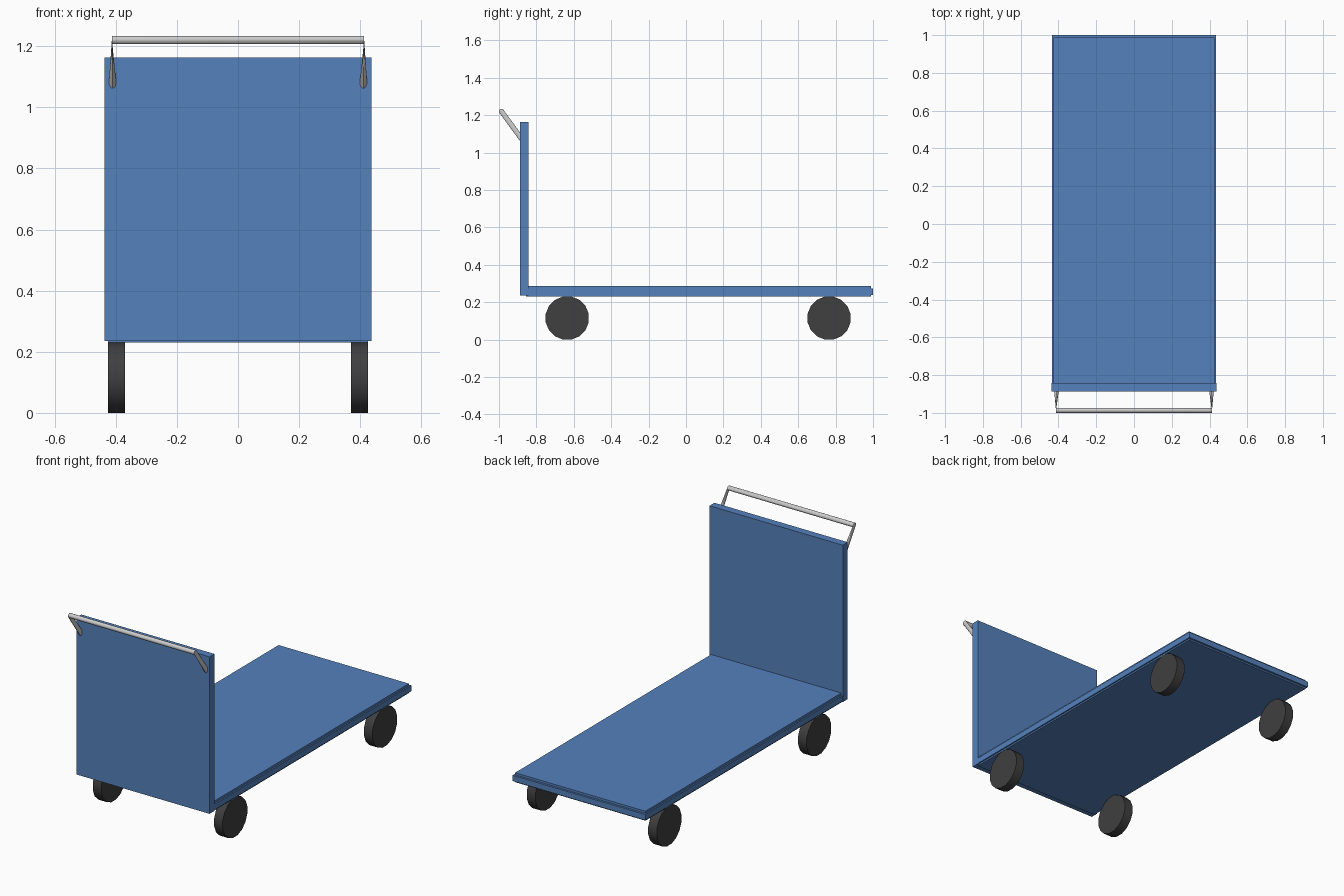
import bpy, bmesh, math
from mathutils import Vector

if "Cube" in bpy.data.objects:
    bpy.data.objects.remove(bpy.data.objects["Cube"])


def material(name, rgb):
    m = bpy.data.materials.new(name)
    m.diffuse_color = (*rgb, 1)
    m.use_nodes = True
    m.node_tree.nodes["Principled BSDF"].inputs["Base Color"].default_value = m.diffuse_color
    return m


BLUE = material("blue_paint", (0.09, 0.22, 0.50))
BLACK = material("black_rubber", (0.05, 0.05, 0.05))


def finish(name, bm, mat=None, smooth=False):
    bmesh.ops.recalc_face_normals(bm, faces=bm.faces[:])
    me = bpy.data.meshes.new(name)
    bm.to_mesh(me)
    bm.free()
    ob = bpy.data.objects.new(name, me)
    bpy.context.collection.objects.link(ob)
    if mat:
        me.materials.append(mat)
    if smooth:
        bpy.ops.object.select_all(action='DESELECT')
        ob.select_set(True)
        bpy.context.view_layer.objects.active = ob
        bpy.ops.object.shade_smooth_by_angle(angle=math.radians(35))
    return ob


def box(name, lo, hi, mat):
    bm = bmesh.new()
    bmesh.ops.create_cube(bm, size=1)
    for v in bm.verts:
        v.co = [(a + b) / 2 + c * (b - a) for a, b, c in zip(lo, hi, v.co)]
    return finish(name, bm, mat)


# Deck slab, its edge strip and the upright panel
box("deck", (-0.426, -0.855, 0.23), (0.426, 0.988, 0.286), BLUE)
box("deck_edge_strip", (-0.434, -0.85, 0.239), (0.434, 1.0, 0.273), BLUE)
box("upright_panel", (-0.436, -0.888, 0.235), (0.436, -0.842, 1.163), BLUE)

# Wheels
SIDES = 16
R = 0.115
for end, y in (("front", -0.635), ("rear", 0.765)):
    for side, s in (("left", -1), ("right", 1)):
        bm = bmesh.new()
        loops = []
        for x in (0.369, 0.425):
            loops.append([bm.verts.new((s * x,
                                        y + R / math.cos(math.pi / SIDES) * math.cos((i + 0.5) * math.tau / SIDES),
                                        R + R / math.cos(math.pi / SIDES) * math.sin((i + 0.5) * math.tau / SIDES)))
                          for i in range(SIDES)])
            bm.faces.new(loops[-1])
        for i in range(SIDES):
            j = (i + 1) % SIDES
            bm.faces.new((loops[0][i], loops[0][j], loops[1][j], loops[1][i]))
        finish(f"{end}_{side}_wheel", bm, BLACK, True)

# Push handle: one tube, with the arms narrowing into the ends of the bar
N, r = 16, 0.0135
foot_y, foot_z, bar_y, bar_z = -0.872, 1.063, -0.9865, 1.22
arm = Vector((0, foot_y - bar_y, foot_z - bar_z)).normalized()
across = Vector((0, -arm.z, arm.y))
bm = bmesh.new()


def ring(center, u):
    return [bm.verts.new(Vector(center) + r * (math.cos(a) * u + math.sin(a) * across))
            for a in (i * math.tau / N for i in range(N))]


X = Vector((1, 0, 0))
rings = [ring((-0.41, foot_y, foot_z), X), ring((-0.412, bar_y, bar_z), arm),
         ring((0.412, bar_y, bar_z), arm), ring((0.41, foot_y, foot_z), -X)]
for a, b in zip(rings, rings[1:]):
    for i in range(N):
        j = (i + 1) % N
        bm.faces.new((a[i], a[j], b[j], b[i]))
bm.faces.new(rings[0])
bm.faces.new(rings[-1])
finish("push_handle", bm, None, True)
